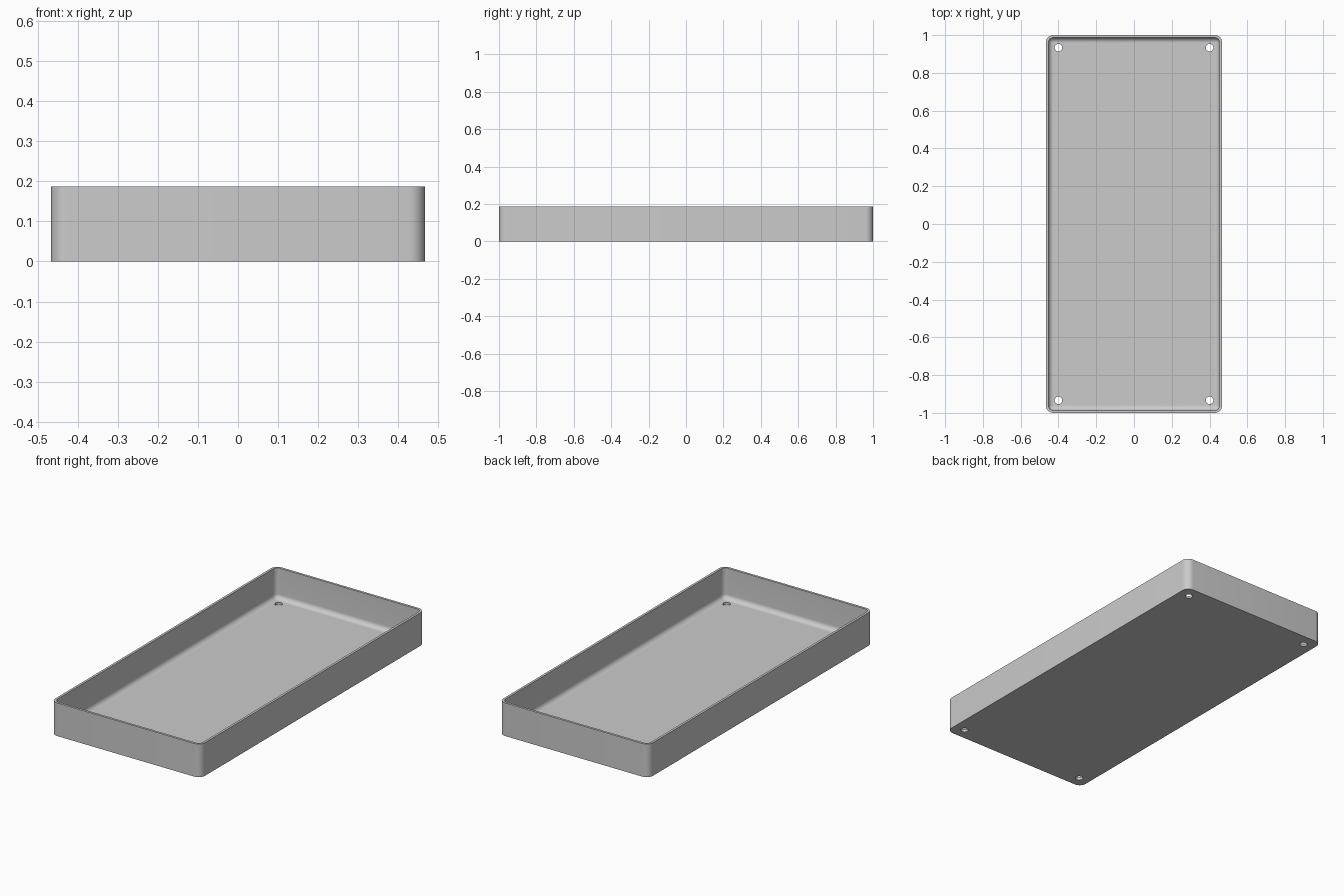
import bpy, bmesh, math

if "Cube" in bpy.data.objects:
    bpy.data.objects.remove(bpy.data.objects["Cube"], do_unlink=True)

UNIT = 1 / 75
HALF_X, HALF_Y, HEIGHT = 35 * UNIT, 1.0, 14 * UNIT
WALL, CORNER, FILLET = UNIT, 3 * UNIT, 2 * UNIT
STEPS = 10

grey = bpy.data.materials.new("light grey")
grey.use_nodes = True
colour = (0.6, 0.6, 0.6, 1)
grey.diffuse_color = colour
grey.node_tree.nodes["Principled BSDF"].inputs["Base Color"].default_value = colour


def ring(bm, inset, z):
    """Rounded rectangle of vertices, inset from the outer outline."""
    radius = max(CORNER - inset, 0.0005)
    cx, cy = HALF_X - inset - radius, HALF_Y - inset - radius
    verts = []
    for quarter, (sx, sy) in enumerate(((1, 1), (-1, 1), (-1, -1), (1, -1))):
        for i in range(STEPS + 1):
            a = (quarter + i / STEPS) * math.pi / 2
            verts.append(bm.verts.new((sx * cx + radius * math.cos(a),
                                       sy * cy + radius * math.sin(a), z)))
    return verts


# Tray shell: outer wall, rim, inner wall and filleted floor
sections = [(0, 0), (0, HEIGHT), (WALL, HEIGHT)]
for i in range(STEPS + 1):
    a = i / STEPS * math.pi / 2
    sections.append((WALL + FILLET * (1 - math.cos(a)),
                     WALL + FILLET * (1 - math.sin(a))))

bm = bmesh.new()
rings = [ring(bm, inset, z) for inset, z in sections]
for low, high in zip(rings, rings[1:]):
    for i in range(len(low)):
        j = (i + 1) % len(low)
        bm.faces.new((low[i], low[j], high[j], high[i]))
bm.faces.new(reversed(rings[0]))
bm.faces.new(rings[-1])
bmesh.ops.recalc_face_normals(bm, faces=bm.faces)
mesh = bpy.data.meshes.new("tray")
bm.to_mesh(mesh)
bm.free()
tray = bpy.data.objects.new("tray", mesh)
bpy.context.collection.objects.link(tray)
mesh.materials.append(grey)

# Screw holes through the floor corners
cutters = []
for sx in (-1, 1):
    for sy in (-1, 1):
        bpy.ops.mesh.primitive_cylinder_add(
            vertices=32, radius=1.5 * UNIT, depth=6 * UNIT,
            location=(sx * (HALF_X - 5 * UNIT), sy * (HALF_Y - 5 * UNIT), 0))
        cutter = bpy.context.object
        cutter.name = "hole_cutter"
        cutter.data.materials.append(grey)
        cut = tray.modifiers.new("screw_hole", "BOOLEAN")
        cut.operation, cut.solver, cut.object = "DIFFERENCE", "EXACT", cutter
        cutters.append(cutter)

# Apply the cuts and smooth the rounded corners
bpy.ops.object.select_all(action="DESELECT")
tray.select_set(True)
bpy.context.view_layer.objects.active = tray
for name in [m.name for m in tray.modifiers]:
    bpy.ops.object.modifier_apply(modifier=name)
for cutter in cutters:
    bpy.data.objects.remove(cutter, do_unlink=True)
bpy.ops.object.shade_smooth_by_angle(angle=math.radians(30))
